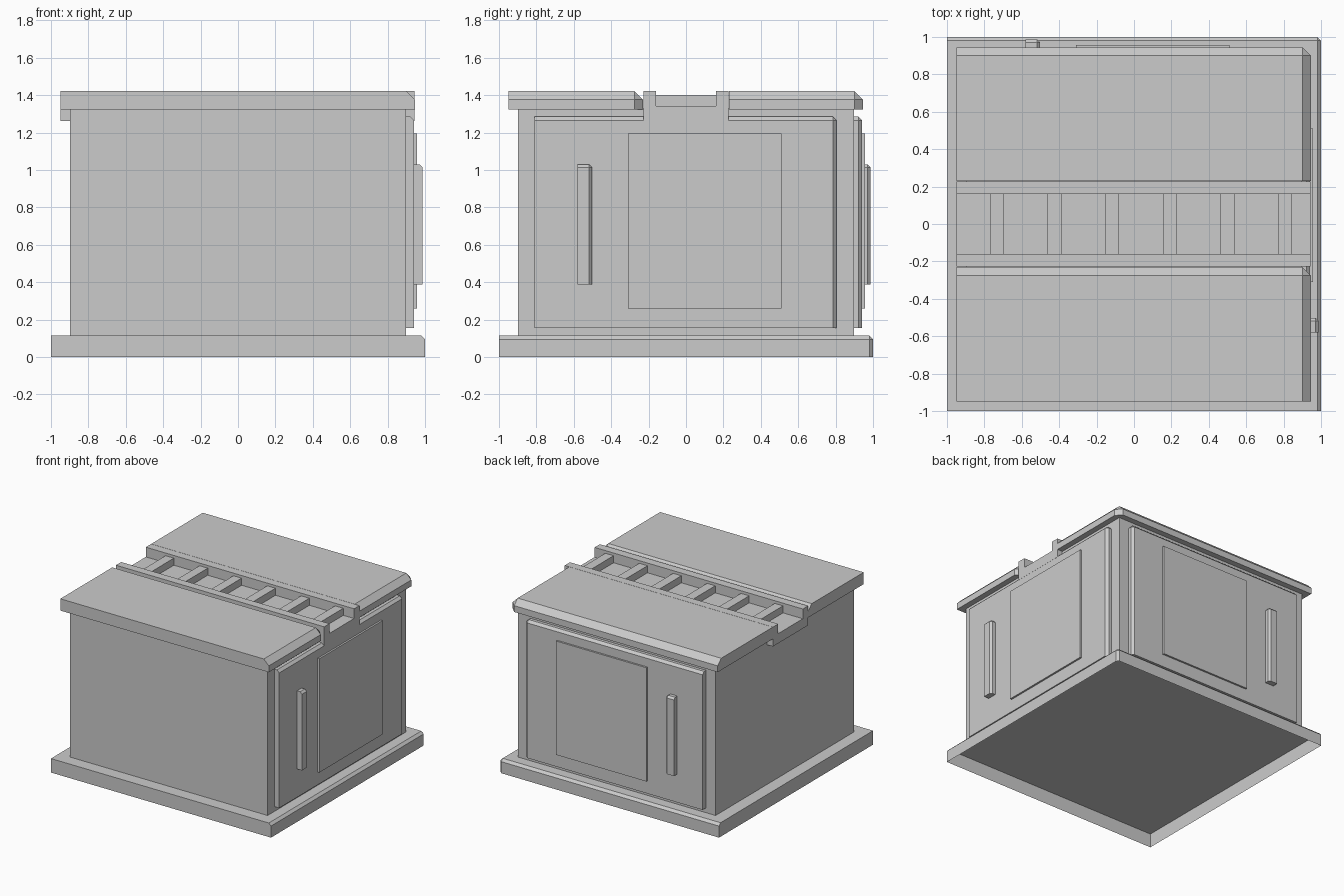
import bpy, bmesh
from mathutils import Vector

if "Cube" in bpy.data.objects:
    bpy.data.objects.remove(bpy.data.objects["Cube"])

grey = bpy.data.materials.new("light_grey")
grey.diffuse_color = (0.6, 0.6, 0.6, 1)
grey.use_nodes = True
grey.node_tree.nodes["Principled BSDF"].inputs["Base Color"].default_value = grey.diffuse_color


def box(name, lo, hi, chamfer=0, open_bottom=False, swap=False):
    """Box from lo to hi; chamfer cuts the three edges at the max corner.
    swap exchanges x and y, to repeat a right-side part on the back."""
    lo, hi = Vector(lo), Vector(hi)
    if swap:
        lo, hi = lo.yxz, hi.yxz
    bm = bmesh.new()
    bmesh.ops.create_cube(bm, size=1)
    for v in bm.verts:
        v.co = Vector([(lo[i] + hi[i]) / 2 + v.co[i] * (hi[i] - lo[i]) for i in range(3)])
    if chamfer:
        corner = min(bm.verts, key=lambda v: (v.co - hi).length)
        bmesh.ops.bevel(bm, geom=list(corner.link_edges), offset=chamfer,
                        segments=1, affect='EDGES', profile=0.5)
    if open_bottom:
        faces = [f for f in bm.faces if f.normal.z < -0.9]
        bmesh.ops.delete(bm, geom=faces, context='FACES')
    mesh = bpy.data.meshes.new(name)
    bm.to_mesh(mesh)
    bm.free()
    mesh.materials.append(grey)
    obj = bpy.data.objects.new(name, mesh)
    bpy.context.collection.objects.link(obj)
    return obj


# Base tray, hollow underneath, and main body
box("base", (-1, -1, 0), (1, 1, 0.115), 0.02, open_bottom=True)
box("body", (-0.897, -0.897, 0.115), (0.897, 0.897, 1.33))

# Roof slabs in front of and behind the channel
box("front_roof", (-0.95, -0.95, 1.325), (0.945, -0.23, 1.422), 0.045)
box("back_roof", (-0.95, 0.23, 1.325), (0.945, 0.945, 1.422), 0.045)

# Roof channel with a rail on each side
box("channel_floor", (-0.95, -0.228, 1.262), (0.943, 0.228, 1.342))
box("front_rail", (-0.95, -0.228, 1.342), (0.943, -0.16, 1.422))
box("back_rail", (-0.95, 0.16, 1.342), (0.943, 0.228, 1.422))

# Slats across the channel
for i in range(6):
    x = -0.77 + 0.308 * i
    box(f"slat_{i + 1}", (x, -0.16, 1.342), (x + 0.075, 0.16, 1.4))

# Door, raised panel and handle on the right and the back
for side, swap in (("right", False), ("back", True)):
    box(f"{side}_door", (0.89, -0.81, 0.155), (0.942, 0.805, 1.285), 0.02, swap=swap)
    box(f"{side}_panel", (0.93, -0.31, 0.26), (0.957, 0.51, 1.195), swap=swap)
    box(f"{side}_handle", (0.93, -0.58, 0.388), (0.987, -0.502, 1.03), 0.016, swap=swap)
